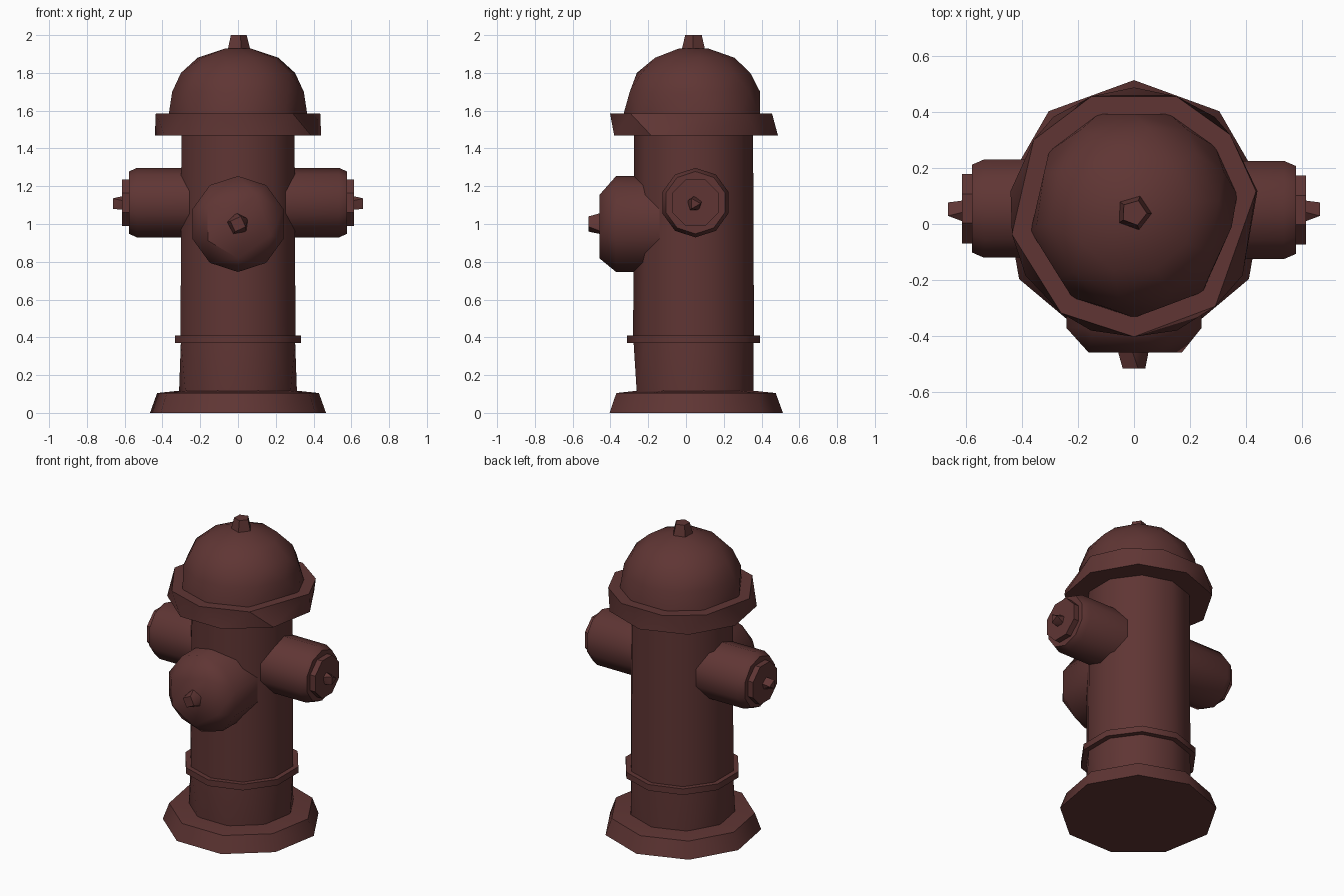
import bpy, bmesh, math
from mathutils import Vector

if "Cube" in bpy.data.objects:
    bpy.data.objects.remove(bpy.data.objects["Cube"])

paint = bpy.data.materials.new("dark_red_paint")
paint.diffuse_color = (0.115, 0.036, 0.034, 1)
paint.use_nodes = True
paint.node_tree.nodes["Principled BSDF"].inputs["Base Color"].default_value = paint.diffuse_color


def ngon(n, start=90):
    """Angles in degrees of a regular polygon."""
    return [start + 360 * i / n for i in range(n)]


def stack(name, center, axis, rings):
    """Convex solid skinned over rings of (height, radius, angles) along an axis."""
    side, up, out = {
        "z": (Vector((1, 0, 0)), Vector((0, 1, 0)), Vector((0, 0, 1))),
        "right": (Vector((0, 1, 0)), Vector((0, 0, 1)), Vector((1, 0, 0))),
        "left": (Vector((0, 1, 0)), Vector((0, 0, 1)), Vector((-1, 0, 0))),
        "front": (Vector((1, 0, 0)), Vector((0, 0, 1)), Vector((0, -1, 0))),
    }[axis]
    bm = bmesh.new()
    for h, r, angles in rings:
        for a in angles:
            t = math.radians(a)
            bm.verts.new(Vector(center) + out * h + (side * math.cos(t) + up * math.sin(t)) * r)
    hull = bmesh.ops.convex_hull(bm, input=bm.verts[:])
    loose = {v for v in hull["geom_interior"] + hull["geom_unused"]
             if isinstance(v, bmesh.types.BMVert) and not v.link_faces}
    bmesh.ops.delete(bm, geom=list(loose), context="VERTS")
    bmesh.ops.dissolve_limit(bm, angle_limit=math.radians(1), verts=bm.verts[:], edges=bm.edges[:])
    bmesh.ops.recalc_face_normals(bm, faces=bm.faces[:])
    mesh = bpy.data.meshes.new(name)
    bm.to_mesh(mesh)
    bm.free()
    mesh.materials.append(paint)
    ob = bpy.data.objects.new(name, mesh)
    bpy.context.collection.objects.link(ob)
    bpy.ops.object.select_all(action="DESELECT")
    ob.select_set(True)
    bpy.context.view_layer.objects.active = ob
    bpy.ops.object.shade_smooth_by_angle(angle=math.radians(42))
    return ob


nine, ten = ngon(9), ngon(10)
uneven = [10, 39, 70, 110, 144, 190, 234, 270, 311]
axis_pt = (0, 0.04, 0)

# Foot flange, barrel and collar
stack("base_flange", axis_pt, "z", [(0, 0.473, nine), (0.105, 0.435, nine), (0.118, 0.31, nine)])
stack("lower_barrel", axis_pt, "z", [(0.08, 0.318, nine), (0.38, 0.318, ten)])
stack("collar", axis_pt, "z", [(0.37, 0.352, ten), (0.41, 0.352, ten)])
stack("upper_barrel", axis_pt, "z", [(0.38, 0.32, ten), (1.5, 0.315, ten)])

# Bonnet: brim, dome and top nut
stack("bonnet_brim", axis_pt, "z", [(1.468, 0.447, nine), (1.585, 0.442, uneven)])
stack("bonnet_dome", axis_pt, "z", [
    (1.57, 0.374, uneven), (1.70, 0.352, ngon(11)), (1.80, 0.305, ngon(10, 80)),
    (1.88, 0.217, ngon(9)), (1.93, 0.075, ngon(6))])
stack("top_nut", axis_pt, "z", [(1.91, 0.068, ngon(5, 70)), (2.0, 0.046, ngon(5, 70))])

# Two side outlets with caps and nuts
for s in ("left", "right"):
    c = (0, 0.05 if s == "right" else 0.055, 1.113)
    stack(s + "_outlet", c, s, [(0.1, 0.184, ten), (0.535, 0.184, ten), (0.577, 0.165, ten)])
    stack(s + "_outlet_cap", c, s, [(0.5, 0.134, ngon(8, 22.5)), (0.614, 0.134, ngon(8, 22.5))])
    stack(s + "_outlet_nut", (0, 0.045, 1.108), s, [(0.6, 0.042, ngon(5)), (0.663, 0.032, ngon(3, 0))])

# Large front outlet with a bevelled five-sided cap face
c = (0, 0, 1.0)
stack("front_outlet", c, "front", [
    (0.05, 0.254, ten), (0.37, 0.254, ten), (0.458, 0.182, [153, 58, -20, -90, -151])])
stack("front_outlet_nut", c, "front", [(0.44, 0.062, ngon(5, 100)), (0.515, 0.043, ngon(4, 70))])
